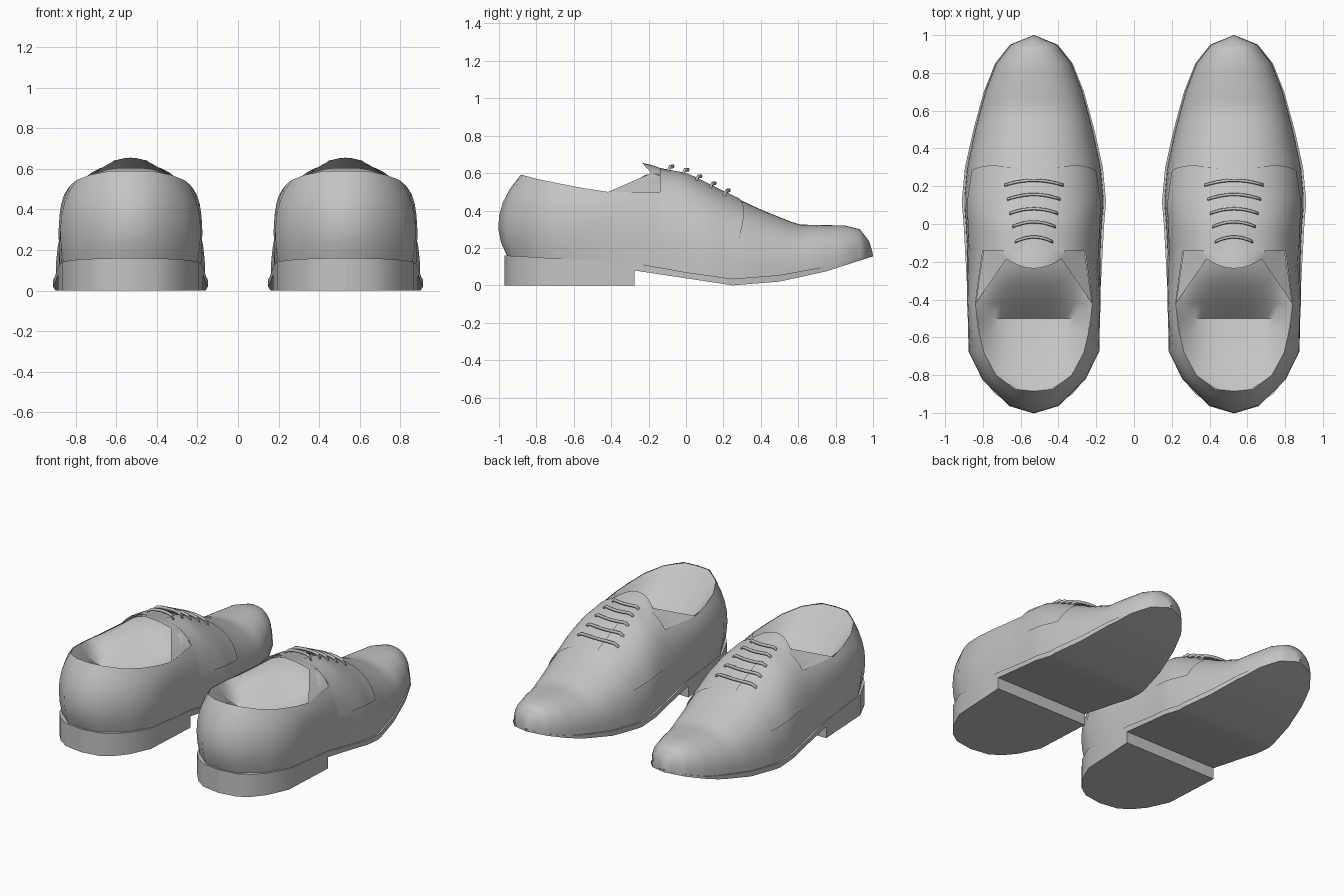
import bpy, bmesh, math
from mathutils import Vector

cube = bpy.data.objects.get("Cube")
if cube:
    bpy.data.objects.remove(cube)

leather = bpy.data.materials.new("grey_leather")
leather.use_nodes = True
grey = (0.55, 0.55, 0.55, 1)
leather.diffuse_color = grey
leather.node_tree.nodes["Principled BSDF"].inputs["Base Color"].default_value = grey

# Profiles along the shoe: (y, value)
WIDTH = [(-.97, 0), (-.95, .13), (-.9, .205), (-.82, .27), (-.68, .335), (-.4, .35), (0, .372), (.12, .382),
         (.3, .365), (.5, .32), (.7, .265), (.85, .205), (.95, .125), (1, 0)]
SOLE_TOP = [(-.97, .16), (-.28, .12), (0, .07), (.25, .035), (.5, .055), (.8, .11), (1, .165)]
SOLE_LOW = [(-.28, .08), (.25, 0), (.5, .02), (.75, .075), (1, .155)]
RIDGE = [(-.14, .625), (0, .6), (.22, .49), (.4, .405), (.6, .325), (.85, .32), (.93, .3),
         (.98, .235), (1, .165)]
# Rear half outline: welt, widest point and rim
WELT = [(0, -.955), (.12, -.935), (.25, -.82), (.33, -.66), (.34, -.5), (.348, -.41)]
BULGE = [(0, -1), (.13, -.96), (.27, -.82), (.34, -.68), (.345, -.52), (.35, -.41)]
RIM = [(0, -.885, .59), (.1, -.875, .59), (.2, -.8, .57), (.265, -.68, .545), (.295, -.55, .52),
       (.31, -.42, .5)]
RIM_WIDTH = [(y, x) for x, y, z in RIM] + [(-.14, .266)]
RIM_HEIGHT = [(y, z) for x, y, z in RIM] + [(-.14, .495)]
FOOTBED = [(-.885, .585), (-.8, .54), (-.68, .47), (-.58, .4), (-.5, .33), (-.42, .42), (-.32, .52),
           (-.22, .59), (-.14, .605)]


def at(profile, y):
    """Linear lookup in a profile."""
    if y <= profile[0][0]:
        return profile[0][1]
    for (a, u), (b, v) in zip(profile, profile[1:]):
        if y <= b:
            return u + (v - u) * (y - a) / (b - a)
    return profile[-1][1]


def steps(a, b, n):
    return [a + (b - a) * i / n for i in range(n + 1)]


def finish(name, bm, dx, angle=40):
    bmesh.ops.remove_doubles(bm, verts=bm.verts, dist=.0005)
    bmesh.ops.recalc_face_normals(bm, faces=bm.faces)
    me = bpy.data.meshes.new(name)
    bm.to_mesh(me)
    bm.free()
    ob = bpy.data.objects.new(name, me)
    bpy.context.collection.objects.link(ob)
    ob.location.x = dx
    me.materials.append(leather)
    bpy.ops.object.select_all(action='DESELECT')
    ob.select_set(True)
    bpy.context.view_layer.objects.active = ob
    bpy.ops.object.shade_smooth_by_angle(angle=math.radians(angle))


def add_grid(bm, rows, closed=False):
    """Skin a list of equally long point rows."""
    vs = [[bm.verts.new(p) for p in r] for r in rows]
    for a, b in zip(vs, vs[1:]):
        for i in range(len(a) - (not closed)):
            j = (i + 1) % len(a)
            bm.faces.new((a[i], a[j], b[j], b[i]))
    return vs


def both_sides(half):
    """Half rows starting on the centre line become whole rows."""
    return [[(-x, y, z) for x, y, z in reversed(r[1:])] + list(r) for r in half]


def slab(name, ys, low, dx):
    """Sole piece with the foot outline."""
    bm = bmesh.new()
    rows = []
    for y in ys:
        w, t, b = max(at(WIDTH, y), .002), at(SOLE_TOP, y), low(y)
        rows.append([(-w, y, t), (w, y, t), (w, y, b), (-w, y, b)])
    vs = add_grid(bm, rows, closed=True)
    bm.faces.new(vs[0])
    bm.faces.new(vs[-1])
    finish(name, bm, dx, 35)


def upper_point(y, t, lift=0):
    """Point on the arched front upper; t runs from welt (0) to ridge (1)."""
    w, z0 = at(WIDTH, y) * .97, at(SOLE_TOP, y) - .005
    e = 2 / at([(-.14, 2.6), (.4, 2.3)], y)
    a = t * math.pi / 2
    c, s = max(math.cos(a), 0) ** e, math.sin(a) ** e
    h = max(at(RIDGE, y) - z0, .004)
    out = Vector((c / max(w, .05), 0, s / h)).normalized() * lift
    return Vector((w * c, y, z0 + h * s)) + out


def bend(a, m, b, t):
    """Curve from a to b passing through m halfway."""
    c = 2 * Vector(m) - (Vector(a) + Vector(b)) / 2
    return Vector(a) * (1 - t) ** 2 + c * 2 * t * (1 - t) + Vector(b) * t * t


def make_shoe(dx, side):
    # Sole and heel
    ys = sorted({y for y, v in WIDTH + SOLE_LOW + SOLE_TOP if y > -.28})
    slab(side + "_sole", [-.28] + ys, lambda y: at(SOLE_LOW, y), dx)
    ys = [y for y, v in WIDTH if y < -.28]
    slab(side + "_heel", ys + [-.275], lambda y: 0, dx)

    # Upper: arched front joined to the open rear
    bm = bmesh.new()
    ys = steps(-.14, .8, 20) + [.85, .9, .93, .95, .965, .98, .99, .997]
    add_grid(bm, both_sides([[tuple(upper_point(y, t)) for t in steps(1, 0, 12)] for y in ys]))
    cols = []
    for (wx, wy), (mx, my), rim in zip(WELT, BULGE, RIM):
        base = (wx, wy, at(SOLE_TOP, wy) - .005)
        cols.append([bend(base, (mx, my, .37), rim, t) for t in steps(0, 1, 6)])
    cols.append([upper_point(-.14, t) for t in steps(0, .5, 6)])
    add_grid(bm, both_sides([[tuple(c[k]) for c in cols] for k in range(7)]))
    finish(side + "_upper", bm, dx, 50)

    # Lining: heel bowl and the slope under the tongue
    bm = bmesh.new()
    rows = []
    for y in [-.884, -.876, -.84, -.8, -.74, -.68, -.58, -.5, -.42, -.32, -.22, -.14]:
        w, top, low = at(RIM_WIDTH, y), at(RIM_HEIGHT, y) - .004, at(FOOTBED, y)
        rows.append([(w * u, y, low + (top - low) * abs(u) ** 3) for u in steps(-1, 1, 14)])
    add_grid(bm, rows)
    finish(side + "_lining", bm, dx, 60)

    # Tongue with its side gussets
    bm = bmesh.new()
    half = []
    for y, w, z in ((.0, .1, .6), (-.14, .17, .628), (-.19, .165, .645), (-.235, .145, .655)):
        half.append([(w * u, y + .05 * u * u, z - .055 * u * u) for u in steps(0, 1, 5)])
    add_grid(bm, both_sides(half))
    for s in (-1, 1):
        corner, low, tip, root = [(s * x, y, z) for x, y, z in
                                  ((.308, -.42, .498), (.265, -.14, .495), (.145, -.185, .6), (.17, -.09, .573))]
        bm.faces.new([bm.verts.new(p) for p in (corner, low, tip)])
        bm.faces.new([bm.verts.new(p) for p in (low, root, tip)])
    finish(side + "_tongue", bm, dx, 30)

    # Lace facings laid over the front upper
    for s, label in ((-1, "right"), (1, "left")):
        bm = bmesh.new()
        rows = []
        for u in steps(0, 1, 10):
            row = []
            for v in steps(0, 1, 10):
                front = .285 + .025 * math.sin(v * math.pi)
                y = -.14 + (front + .14) * u
                low_t = .18 + .12 * u
                p = upper_point(y, low_t + (.94 - low_t) * v, .001 + .006 * min(1, u * 2))
                row.append((p.x * s, p.y, p.z))
            rows.append(row)
        add_grid(bm, rows)
        finish(f"{side}_{label}_facing", bm, dx)

    # Laces
    for i, y in enumerate((-.085, -.005, .065, .14, .215)):
        reach = .1 + .014 * i
        bm = bmesh.new()
        rows = []
        for u in steps(-1, 1, 10):
            x, yy = reach * u, y + .026 * (1 - u * u) - .01
            w, z0 = at(WIDTH, yy) * .97, at(SOLE_TOP, yy)
            z = z0 + (at(RIDGE, yy) - z0) * (1 - abs(x / w) ** 2.4) ** (1 / 2.4) + .024
            if abs(u) == 1:
                z -= .015
            rows.append([(x, yy + .008 * math.cos(a), z + .011 * math.sin(a))
                         for a in steps(0, 2 * math.pi, 6)[:-1]])
        vs = add_grid(bm, rows, closed=True)
        bm.faces.new(vs[0])
        bm.faces.new(vs[-1])
        finish(f"{side}_lace_{i + 1}", bm, dx, 70)


make_shoe(-.53, "right_shoe")
make_shoe(.53, "left_shoe")
